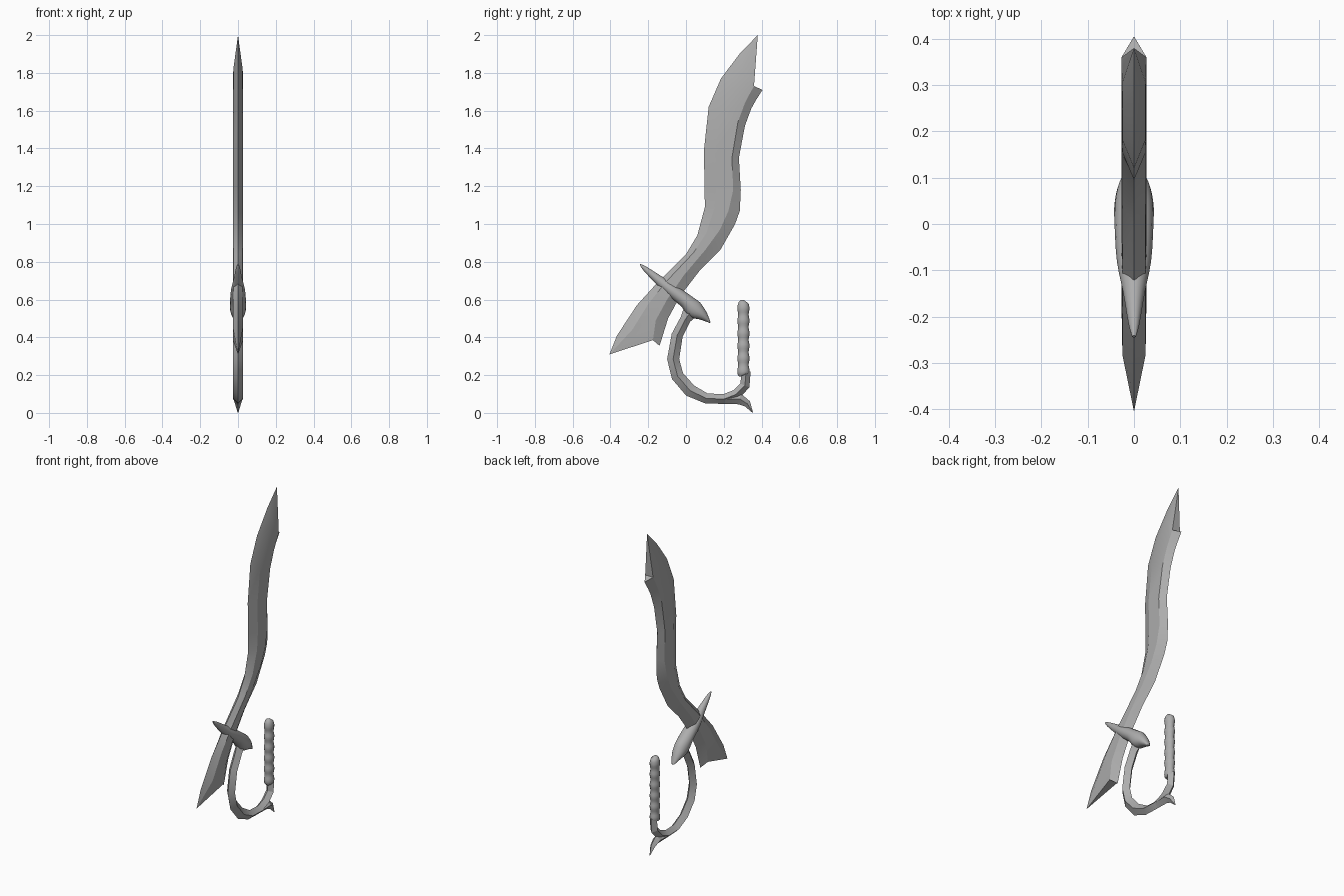
import bpy, bmesh, math
from mathutils import Vector

if "Cube" in bpy.data.objects:
    bpy.data.objects.remove(bpy.data.objects["Cube"], do_unlink=True)

steel = bpy.data.materials.new("grey_steel")
steel.use_nodes = True
GREY = (0.42, 0.42, 0.42, 1)
steel.diffuse_color = GREY
steel.node_tree.nodes["Principled BSDF"].inputs["Base Color"].default_value = GREY


def loft(name, rows, angle):
    """Skin a list of closed cross-sections and cap both ends."""
    bm = bmesh.new()
    rings = [[bm.verts.new(p) for p in row] for row in rows]
    n = len(rings[0])
    for a, b in zip(rings, rings[1:]):
        for i in range(n):
            j = (i + 1) % n
            bm.faces.new((a[i], a[j], b[j], b[i]))
    for ring in (rings[0], rings[-1]):
        half = n // 2
        for i in range(half):          # strips across the section
            j, k, m = i + 1, n - i - 1, (n - i) % n
            quad = list(dict.fromkeys((ring[i], ring[j], ring[k], ring[m])))
            if len(quad) > 2:
                bm.faces.new(quad)
    bmesh.ops.remove_doubles(bm, verts=bm.verts, dist=0.0005)
    bmesh.ops.recalc_face_normals(bm, faces=bm.faces)
    mesh = bpy.data.meshes.new(name)
    bm.to_mesh(mesh)
    bm.free()
    mesh.materials.append(steel)
    obj = bpy.data.objects.new(name, mesh)
    bpy.context.collection.objects.link(obj)
    bpy.ops.object.select_all(action='DESELECT')
    obj.select_set(True)
    bpy.context.view_layer.objects.active = obj
    bpy.ops.object.shade_smooth_by_angle(angle=math.radians(angle))
    return obj


def sweep(path, sides):
    """Sections along a path in the YZ plane: (y, z, half depth, half width in x)."""
    rows = []
    for i, (y, z, depth, width) in enumerate(path):
        p, q = path[max(i - 1, 0)], path[min(i + 1, len(path) - 1)]
        t = Vector((0, q[0] - p[0], q[1] - p[1])).normalized()
        side = Vector((0, -t.z, t.y))
        row = []
        for k in range(sides):
            a = math.tau * k / sides
            row.append(Vector((width * math.sin(a), y, z)) + side * depth * math.cos(a))
        rows.append(row)
    return rows


def smooth_path(points, steps):
    """Catmull-Rom refinement of a path."""
    out = []
    for i in range(len(points) - 1):
        a, b = points[max(i - 1, 0)], points[i]
        c, d = points[i + 1], points[min(i + 2, len(points) - 1)]
        for s in range(steps):
            t = s / steps
            out.append(tuple(0.5 * (2 * q + (r - p) * t + (2 * p - 5 * q + 4 * r - w) * t * t
                             + (3 * q - p - 3 * r + w) * t ** 3)
                             for p, q, r, w in zip(a, b, c, d)))
    return out + [points[-1]]


# Blade: front edge, back ridge and back edge as (y, z) pairs
stations = [
    ((-.405, .31), (-.175, .385), (-.14, .355)),
    ((-.365, .41), (-.16, .49), (-.095, .50)),
    ((-.26, .57), (-.10, .60), (-.03, .62)),
    ((-.16, .68), (-.01, .73), (.07, .75)),
    ((0, .84), (.10, .86), (.18, .86)),
    ((.06, .94), (.18, .97), (.26, 1.0)),
    ((.10, 1.09), (.225, 1.07), (.285, 1.07)),
    ((.098, 1.2), (.25, 1.18), (.29, 1.18)),
    ((.095, 1.39), (.243, 1.35), (.28, 1.35)),
    ((.12, 1.62), (.275, 1.54), (.312, 1.52)),
    ((.185, 1.77), (.31, 1.635), (.345, 1.61)),
    ((.287, 1.905), (.335, 1.685), (.37, 1.655)),
    ((.38, 2.0), (.36, 1.73), (.405, 1.71)),
]
rows = []
for i, (front, ridge, back) in enumerate(stations):
    end = i in (0, len(stations) - 1)
    f = 0 if end else 0.4
    w = 0 if end else 0.025
    my, mz = (front[k] + (ridge[k] - front[k]) * f for k in (0, 1))
    rows.append([(0, *front), (w, my, mz), (.027, *ridge),
                 (0, *back), (-.027, *ridge), (-w, my, mz)])
loft("blade", rows, 20)

# Cross guard: a tapered horn slanting across the blade
guard = [(-.243, .786, .003, .004), (-.215, .762, .013, .012), (-.15, .708, .024, .023),
         (-.08, .652, .034, .037), (0, .592, .038, .042), (.045, .548, .047, .042),
         (.088, .517, .028, .032), (.128, .478, .003, .008)]
loft("cross_guard", sweep(smooth_path(guard, 3), 16), 50)

# Curved hand loop with a diamond section
loop = [(.03, .545, .045, .027), (-.002, .497, .028, .027), (-.047, .41, .030, .027),
        (-.068, .285, .032, .027), (-.045, .195, .033, .027), (.022, .118, .034, .027),
        (.107, .077, .027, .027), (.20, .073, .026, .026), (.265, .098, .026, .026),
        (.312, .145, .026, .025), (.318, .22, .024, .024)]
loft("hand_loop", sweep(loop, 4), 25)

# Pointed spur below the grip
spur = [(.20, .072, .024, .024), (.285, .074, .029, .024),
        (.325, .048, .019, .016), (.353, .002, .002, .002)]
loft("spur", sweep(spur, 4), 25)

# Grip with finger ripples and a rounded top
grip = [(.306, .20, .024, .020)]
for i in range(31):
    t = i / 30
    r = .030 + .0025 * math.sin(t * math.tau * 5.5)
    grip.append((.304, .205 + .365 * t, r, r * .86))
grip += [(.306, .583, .027, .022), (.309, .591, .018, .014), (.311, .594, .004, .004)]
loft("grip", sweep(grip, 14), 50)
